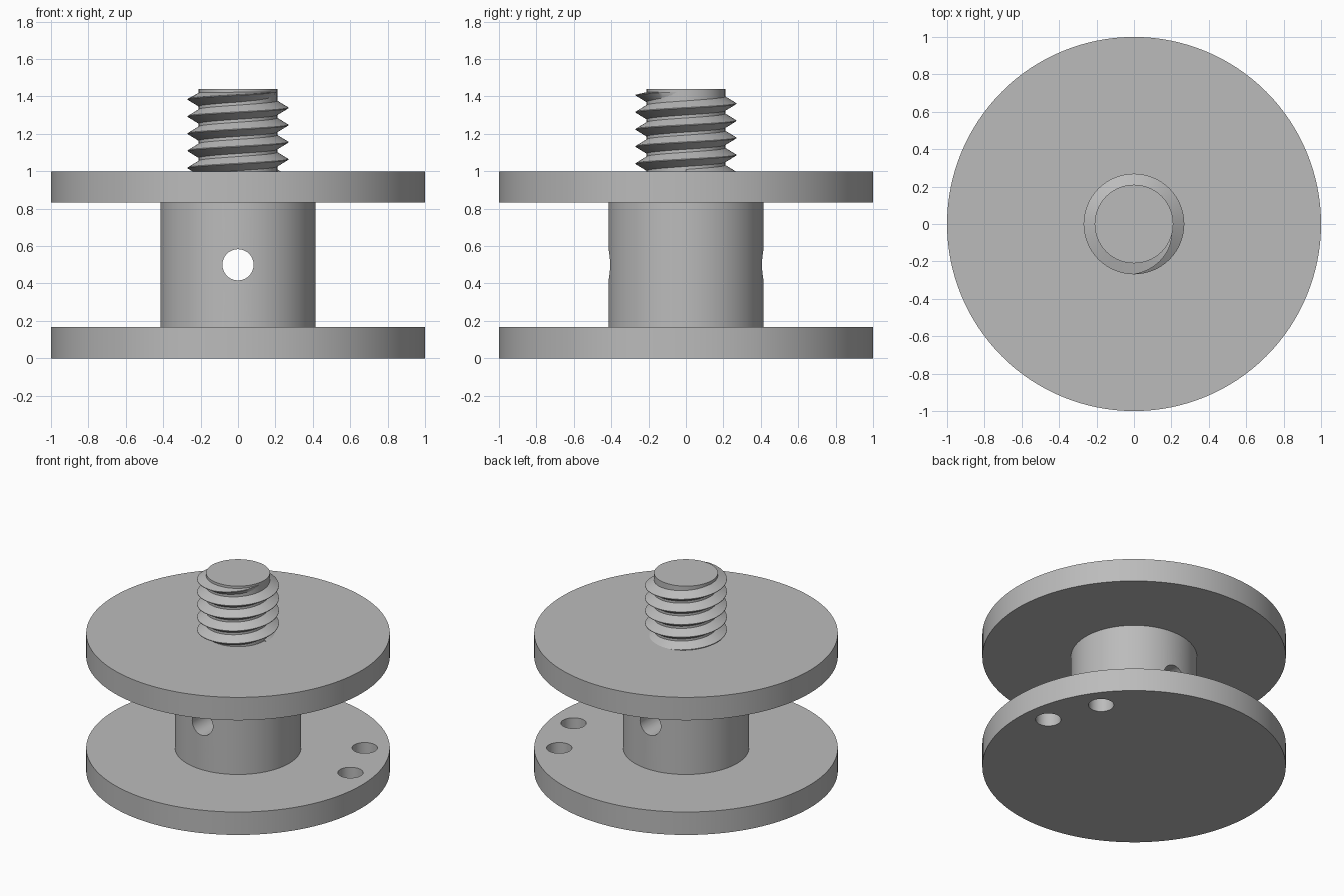
import bpy
import bmesh
from math import radians, cos, sin, pi

old = bpy.data.objects.get("Cube")
if old:
    bpy.data.objects.remove(old, do_unlink=True)

# One plain grey for everything
grey = bpy.data.materials.new("grey metal")
grey.use_nodes = True
grey.diffuse_color = (0.5, 0.5, 0.5, 1)
grey.node_tree.nodes["Principled BSDF"].inputs["Base Color"].default_value = (0.5, 0.5, 0.5, 1)


def cylinder(name, radius, bottom, top, x=0, y=0, sides=128):
    bpy.ops.mesh.primitive_cylinder_add(vertices=sides, radius=radius, depth=top - bottom,
                                        location=(x, y, (top + bottom) / 2))
    ob = bpy.context.object
    ob.name = name
    ob.data.materials.append(grey)
    return ob


def cut(target, cutter):
    mod = target.modifiers.new("hole", 'BOOLEAN')
    mod.operation = 'DIFFERENCE'
    mod.solver = 'EXACT'
    mod.object = cutter
    bpy.context.view_layer.objects.active = target
    bpy.ops.object.modifier_apply(modifier=mod.name)
    bpy.data.objects.remove(cutter, do_unlink=True)


def smooth(ob):
    bpy.ops.object.select_all(action='DESELECT')
    ob.select_set(True)
    bpy.context.view_layer.objects.active = ob
    bpy.ops.object.shade_smooth_by_angle(angle=radians(30))


T = 1 / 6          # flange thickness
HOLE = 1 / 12      # hole radius

# Flanges, the lower one with two holes near its rim
lower = cylinder("lower_flange", 1, 0, T)
upper = cylinder("upper_flange", 1, 1 - T, 1)
for angle in (7.5, 35):
    a = radians(angle)
    cut(lower, cylinder("rim_hole", HOLE, -0.1, 0.3, 0.835 * cos(a), 0.835 * sin(a), 48))

# Hub with a cross hole from front to back
hub = cylinder("hub", 0.415, T, 1 - T)
drill = cylinder("cross_hole", HOLE, 0, 1, sides=48)
drill.rotation_euler.x = pi / 2
bpy.context.view_layer.update()
cut(hub, drill)

# Stud
stud = cylinder("stud", 0.21, 1, 1.44)

# Screw thread: a V profile swept up a helix, fading out over the last quarter turn
PITCH, CREST, ROOT, HALF = 0.0917, 0.269, 0.2, 0.044
STEPS, START, TURNS = 64, 0.972, 5
bm = bmesh.new()
rings = []
total = STEPS * TURNS
for i in range(total + 1):
    a = 2 * pi * i / STEPS
    z = START + PITCH * i / STEPS
    fade = min(1, (total - i) / (STEPS / 4))
    crest = ROOT + (CREST - ROOT) * fade
    profile = ((ROOT, -HALF), (crest, -0.002), (crest, 0.002), (ROOT, HALF))
    rings.append([bm.verts.new((r * cos(a), r * sin(a), min(z + dz, 1.425))) for r, dz in profile])
for r0, r1 in zip(rings, rings[1:]):
    for k in range(4):
        n = (k + 1) % 4
        bm.faces.new((r0[k], r1[k], r1[n], r0[n]))
bm.faces.new(rings[0])
bmesh.ops.recalc_face_normals(bm, faces=bm.faces)
mesh = bpy.data.meshes.new("thread")
bm.to_mesh(mesh)
bm.free()
mesh.materials.append(grey)
thread = bpy.data.objects.new("thread", mesh)
bpy.context.collection.objects.link(thread)

for ob in (lower, upper, hub, stud, thread):
    smooth(ob)
